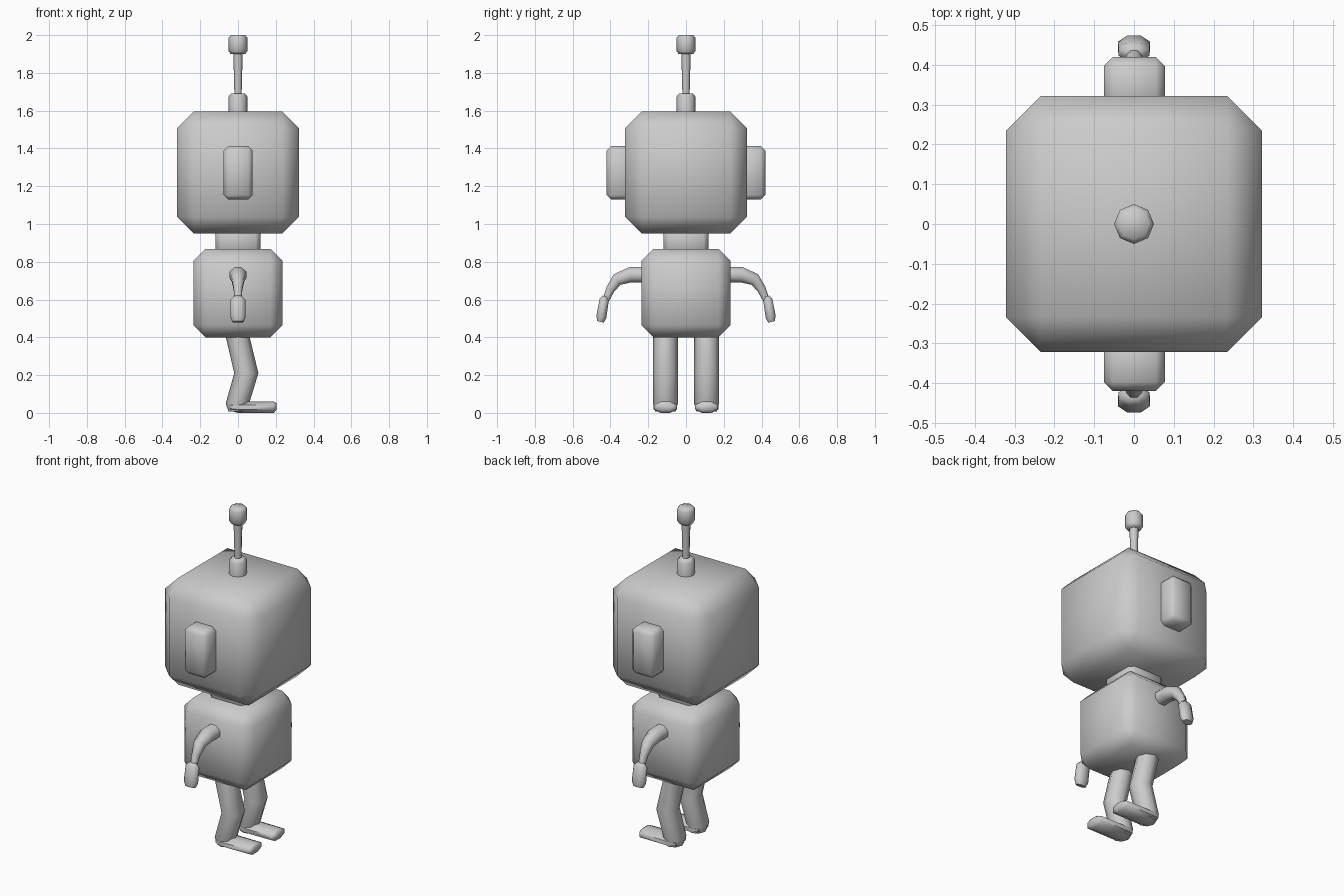
import bpy, bmesh
from math import sin, cos, pi, radians
from mathutils import Vector

if "Cube" in bpy.data.objects:
    bpy.data.objects.remove(bpy.data.objects["Cube"])


def finish(name, bm, mirror=False):
    """Turn a bmesh into a smooth shaded object, optionally mirrored over y."""
    bmesh.ops.recalc_face_normals(bm, faces=bm.faces)
    me = bpy.data.meshes.new(name)
    bm.to_mesh(me)
    bm.free()
    ob = bpy.data.objects.new(name, me)
    bpy.context.collection.objects.link(ob)
    if mirror:
        mod = ob.modifiers.new("mirror", 'MIRROR')
        mod.use_axis = (False, True, False)
        mod.use_clip = False
        mod.use_mirror_merge = False
    bpy.ops.object.select_all(action='DESELECT')
    ob.select_set(True)
    bpy.context.view_layer.objects.active = ob
    bpy.ops.object.shade_smooth_by_angle(angle=radians(60))
    return ob


def box(name, lo, hi, bevel, mirror=False):
    """Box between two corners with a single chamfer on every edge."""
    bm = bmesh.new()
    bmesh.ops.create_cube(bm, size=1)
    lo, hi = Vector(lo), Vector(hi)
    for v in bm.verts:
        v.co = Vector((lo[i] + (v.co[i] + 0.5) * (hi[i] - lo[i]) for i in range(3)))
    bmesh.ops.bevel(bm, geom=bm.edges[:], offset=bevel, segments=1,
                    profile=0.5, affect='EDGES')
    return finish(name, bm, mirror)


def loft(name, sections, mirror=False, flats=False, sides=8):
    """Skin rings given as (centre, half-axis u, half-axis v)."""
    bm = bmesh.new()
    off = pi / sides if flats else 0
    k = 1 / cos(off)
    rings = []
    for c, u, v in sections:
        c, u, v = Vector(c), Vector(u), Vector(v)
        angles = [2 * pi * i / sides + off for i in range(sides)]
        rings.append([bm.verts.new(c + k * (u * cos(a) + v * sin(a))) for a in angles])
    for a, b in zip(rings, rings[1:]):
        for i in range(sides):
            j = (i + 1) % sides
            bm.faces.new((a[i], a[j], b[j], b[i]))
    bm.faces.new(rings[0])
    bm.faces.new(rings[-1])
    return finish(name, bm, mirror)


def turned(name, profile):
    """Vertical octagonal part on the centre axis from (radius, z) pairs."""
    return loft(name, [((0, 0, z), (r, 0, 0), (0, r, 0)) for r, z in profile])


def limb(name, rows):
    """Arm part in the yz plane: (y, z, half width, half depth, normal angle)."""
    return loft(name, [((0, y, z), (w, 0, 0),
                        (0, d * cos(radians(a)), d * sin(radians(a))))
                       for y, z, w, d, a in rows], mirror=True, flats=True)


# Head, ears, neck and torso
box("head", (-.322, -.322, .95), (.322, .322, 1.595), .088)
box("ears", (-.076, .27, 1.13), (.078, .42, 1.412), .023, mirror=True)
box("neck", (-.118, -.118, .83), (.118, .118, .99), .025)
box("torso", (-.236, -.236, .40), (.236, .236, .868), .064)

# Antenna
turned("antenna_base", [(.05, 1.58), (.05, 1.675), (.036, 1.692)])
turned("antenna_rod", [(.019, 1.68), (.025, 1.91)])
turned("antenna_tip", [(.038, 1.9), (.05, 1.915), (.05, 1.985), (.038, 2.0)])

# Arms and hands
limb("arms", [(.20, .731, .044, .041, 90), (.296, .731, .044, .041, 85),
              (.365, .706, .033, .033, 58), (.400, .655, .023, .024, 32),
              (.428, .59, .017, .017, 17)])
limb("hands", [(.428, .617, .02, .014, 17), (.433, .598, .039, .025, 17),
               (.448, .51, .04, .027, 14), (.453, .482, .03, .018, 14)])

# Legs: horizontal rings at hip, knee and ankle
leg = [(-.008, .43, .063, .066), (.044, .21, .064, .066),
       (-.003, .05, .062, .066), (0, .008, .05, .054)]
loft("legs", [((x, .109, z), (u, 0, 0), (0, v, 0)) for x, z, u, v in leg],
     mirror=True)

# Feet, toes towards +x
foot = [(-.04, .031, .05, .02), (0, .03, .062, .03),
        (.19, .03, .06, .03), (.203, .034, .045, .018)]
loft("feet", [((x, .109, z), (0, u, 0), (0, 0, v)) for x, z, u, v in foot],
     mirror=True, flats=True)
